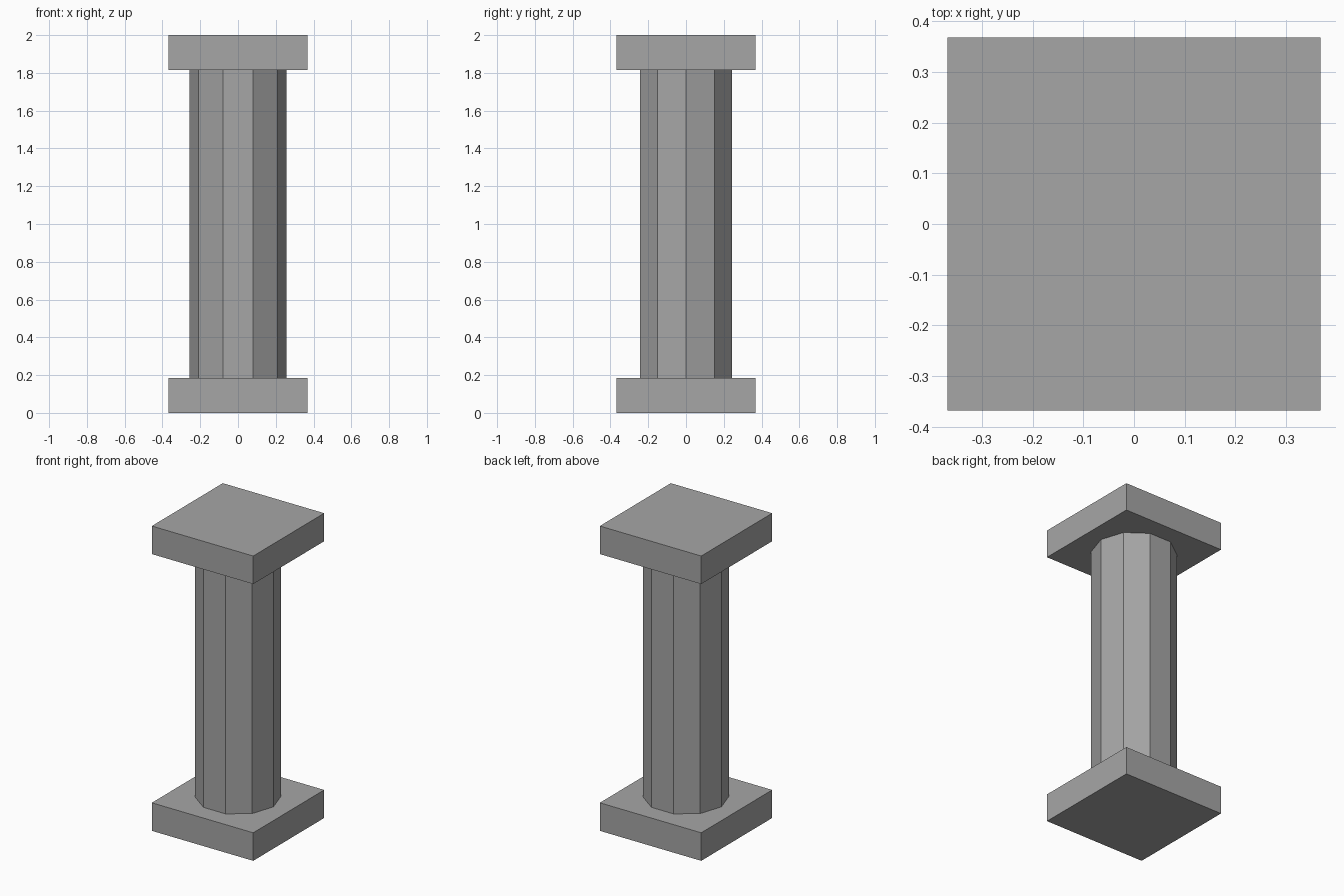
import bpy
import bmesh
from math import cos, sin, tau

HEIGHT = 2.0
SLAB_WIDTH = 0.736
SLAB_HEIGHT = 0.184
SHAFT_RADIUS = 0.257
SHAFT_SIDES = 10

default_cube = bpy.data.objects.get("Cube")
if default_cube:
    bpy.data.objects.remove(default_cube, do_unlink=True)

# One plain stone colour
stone = bpy.data.materials.new("grey stone")
stone.use_nodes = True
grey = (0.38, 0.38, 0.38, 1)
stone.diffuse_color = grey
stone.node_tree.nodes["Principled BSDF"].inputs["Base Color"].default_value = grey


def prism(name, outline, bottom, top):
    """Flat-sided upright solid from a counter-clockwise outline."""
    bm = bmesh.new()
    base = bm.faces.new([bm.verts.new((x, y, bottom)) for x, y in outline])
    raised = bmesh.ops.extrude_face_region(bm, geom=[base], use_keep_orig=True)["geom"]
    verts = [g for g in raised if isinstance(g, bmesh.types.BMVert)]
    bmesh.ops.translate(bm, vec=(0, 0, top - bottom), verts=verts)
    bmesh.ops.recalc_face_normals(bm, faces=bm.faces)
    mesh = bpy.data.meshes.new(name)
    bm.to_mesh(mesh)
    bm.free()
    mesh.materials.append(stone)
    obj = bpy.data.objects.new(name, mesh)
    bpy.context.collection.objects.link(obj)
    return obj


# Square slabs at foot and head
h = SLAB_WIDTH / 2
square = [(-h, -h), (h, -h), (h, h), (-h, h)]
prism("base_slab", square, 0, SLAB_HEIGHT)
prism("top_slab", square, HEIGHT - SLAB_HEIGHT, HEIGHT)

# Ten-sided shaft with a corner on the x axis
angles = [tau * i / SHAFT_SIDES for i in range(SHAFT_SIDES)]
ring = [(SHAFT_RADIUS * cos(a), SHAFT_RADIUS * sin(a)) for a in angles]
prism("column_shaft", ring, SLAB_HEIGHT, HEIGHT - SLAB_HEIGHT)
